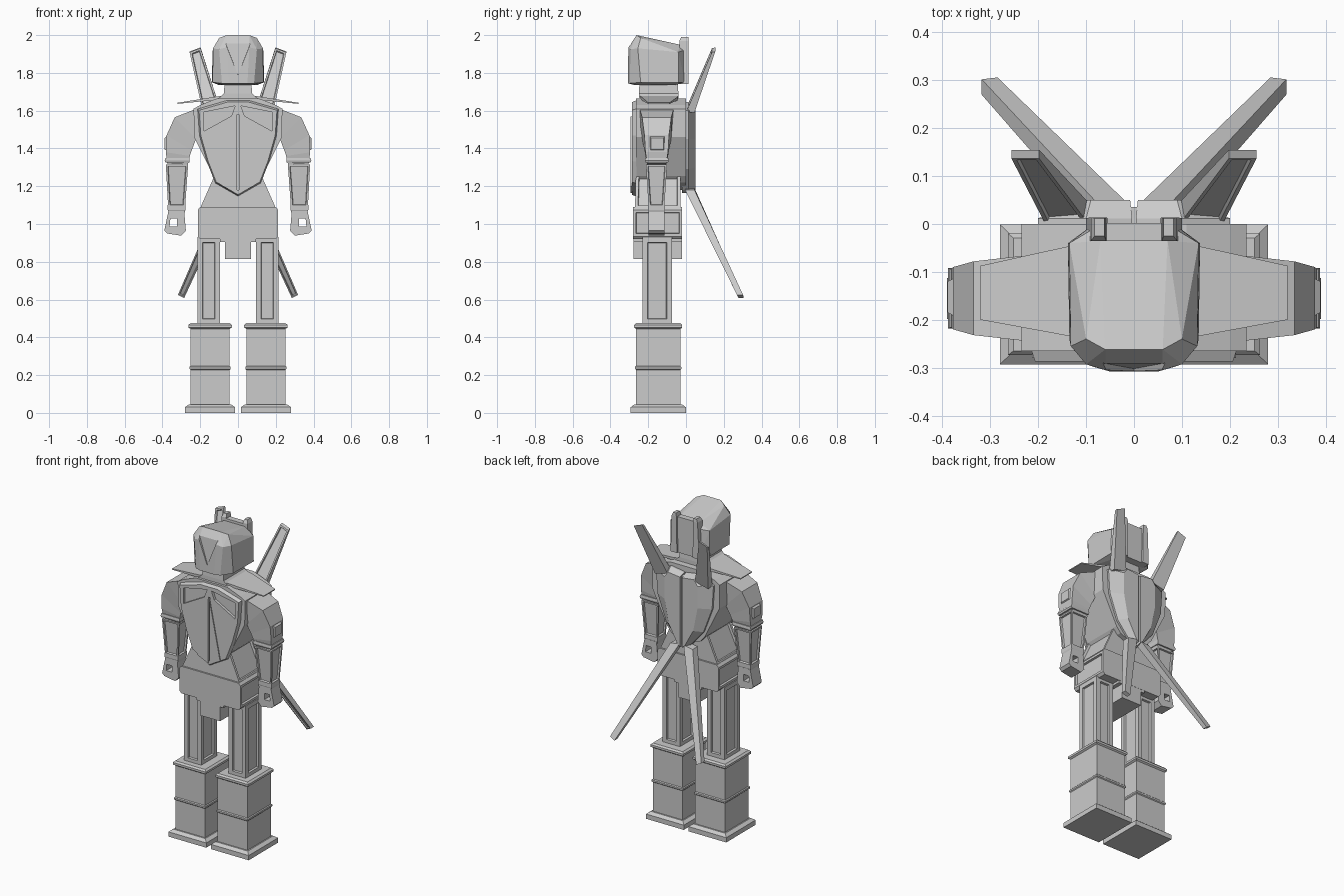
import bpy, bmesh
from mathutils import Vector

grey = bpy.data.materials.new("light_grey")
grey.diffuse_color = (0.6, 0.6, 0.6, 1)


def finish(name, bm, mirror=False):
    bmesh.ops.recalc_face_normals(bm, faces=bm.faces)
    me = bpy.data.meshes.new(name)
    bm.to_mesh(me)
    bm.free()
    me.materials.append(grey)
    ob = bpy.data.objects.new(name, me)
    bpy.context.collection.objects.link(ob)
    if mirror:
        ob.modifiers.new("mirror", 'MIRROR')
    return ob


def loft(name, rings, mirror=False, insets=()):
    """Skin rings of equal length; insets are (direction, margin, depth, min_area)."""
    bm = bmesh.new()
    vs = [[bm.verts.new(p) for p in r] for r in rings]
    n = len(rings[0])
    for a, b in zip(vs, vs[1:]):
        for i in range(n):
            j = (i + 1) % n
            bm.faces.new((a[i], a[j], b[j], b[i]))
    bm.faces.new(vs[0])
    bm.faces.new(vs[-1])
    bmesh.ops.recalc_face_normals(bm, faces=bm.faces)
    for d, margin, depth, area in insets:
        fs = [f for f in bm.faces
              if f.normal.dot(Vector(d)) > 0.7 and f.calc_area() > area]
        bmesh.ops.inset_individual(bm, faces=fs, thickness=margin)
        bmesh.ops.inset_individual(bm, faces=fs, thickness=0.004, depth=-depth)
    return finish(name, bm, mirror)


def rect(x0, x1, y0, y1, z):
    return [(x0, y0, z), (x1, y0, z), (x1, y1, z), (x0, y1, z)]


def plate(name, pts, y0, y1, mirror=False, shrink=1.0, mid=(0, 0)):
    """Front outline in x, z, run from y1 (back) to y0 (front), front optionally shrunk."""
    front = [(mid[0] + (x - mid[0]) * shrink, y0, mid[1] + (z - mid[1]) * shrink) for x, z in pts]
    return loft(name, [[(x, y1, z) for x, z in pts], front], mirror)


def sym(pts):
    return pts + [(-x, z) for x, z in reversed(pts) if x > 1e-6]


def cut(ob, *cutters):
    bpy.context.view_layer.objects.active = ob
    for c in cutters:
        m = ob.modifiers.new("cut", 'BOOLEAN')
        m.operation, m.solver, m.object = 'DIFFERENCE', 'EXACT', c
        bpy.ops.object.modifier_move_to_index(modifier=m.name, index=0)
        bpy.ops.object.modifier_apply(modifier=m.name)
        bpy.data.objects.remove(c)


X, Y, F = (1, 0, 0), (0, 1, 0), (0, -1, 0)
XM = (-1, 0, 0)

# Boots: flange, shaft, middle band and top rim in one stepped loft
boot = [(0, .132, .146), (.03, .132, .146), (.045, .112, .127), (.045, .104, .118),
        (.228, .104, .118), (.233, .109, .123), (.243, .109, .123), (.248, .104, .118),
        (.445, .104, .118), (.452, .115, .127), (.465, .115, .127), (.475, .104, .118)]
loft("boot", [rect(.148 - a, .148 + a, -.147 - b, -.147 + b, z) for z, a, b in boot], True)

# Thighs with long grooves on all four sides
loft("thigh", [rect(.095, .215, -.23, -.075, .47), rect(.095, .215, -.23, -.075, .93)], True,
     [(d, .038, .012, .01) for d in (X, XM, Y, F)])

# Pelvis with recessed hip sides, and stepped crotch block
hip = [(.92, .2), (.935, .213), (1.075, .213), (1.09, .2)]
loft("pelvis", [rect(-a, a, -.28, -.02, z) for z, a in hip], False,
     [(X, .02, .012, .02), (XM, .02, .012, .02)])
plate("crotch", sym([(.07, .815), (.07, .905), (.095, .905), (.095, .94)]), -.279, -.021)

# Waist with side panels
loft("waist", [rect(-.2, .2, -.27, -.03, 1.085), rect(-.118, .118, -.265, -.03, 1.27)], False,
     [(X, .022, .014, .01), (XM, .022, .014, .01)])

# Chest body
plate("chest", sym([(0, 1.18), (.1, 1.22), (.13, 1.255), (.232, 1.46), (.235, 1.61),
                    (.2, 1.63), (.11, 1.665)]), -.265, 0)

# Chest shield with two windows and a centre seam
shield = plate("chest_shield", sym([(0, 1.145), (.12, 1.215), (.165, 1.33), (.205, 1.47),
                                    (.215, 1.61), (.06, 1.655)]),
               -.287, -.262, False, .96, (0, 1.4))
win = [(.015, 1.625), (.18, 1.592), (.18, 1.492), (.035, 1.572)]
cut(shield, plate("window_r", win, -.32, -.27),
    plate("window_l", [(-x, z) for x, z in win], -.32, -.27),
    plate("seam", [(-.004, 1.18), (.004, 1.18), (.004, 1.58), (-.004, 1.58)], -.32, -.272))
plate("chest_ridge", [(.005, 1.57), (.08, 1.2), (.005, 1.165)], -.293, -.28, True)

# Neck and swept collar wings
loft("neck", [rect(-.12, .12, -.25, -.04, 1.65), rect(-.075, .075, -.25, -.04, 1.69),
              rect(-.07, .07, -.245, -.045, 1.76)])


def section(x, y0, y1, z0, z1):
    return [(x, y0, z0), (x, y1, z0), (x, y1, z1), (x, y0, z1)]


loft("collar_wing", [section(.05, -.25, -.04, 1.655, 1.685), section(.13, -.235, -.045, 1.655, 1.672),
                     section(.32, -.2, -.087, 1.636, 1.642)], True)

# Helmet: faceted hull with a V notch in the face
half = [(.06, -.262, 2.0), (.10, -.24, 1.985), (.07, -.035, 1.95), (.135, -.04, 1.91),
        (.10, -.293, 1.925), (.06, -.305, 1.935), (.132, -.255, 1.93), (.138, -.04, 1.75),
        (.135, -.24, 1.75), (.085, -.298, 1.745), (.05, -.308, 1.745), (.09, -.005, 1.75),
        (.085, -.01, 1.92), (.10, -.06, 1.735), (.07, -.27, 1.735)]
bm = bmesh.new()
for x, y, z in half:
    bm.verts.new((x, y, z))
    bm.verts.new((-x, y, z))
bmesh.ops.convex_hull(bm, input=bm.verts)
bmesh.ops.dissolve_limit(bm, angle_limit=.03, verts=bm.verts, edges=bm.edges)
helmet = finish("helmet", bm)
cut(helmet, loft("face_notch", [[(-.07, -.35, 1.96), (.07, -.35, 1.96), (0, -.35, 1.785)],
                                [(-.065, -.29, 1.955), (.065, -.29, 1.955), (0, -.302, 1.79)]]))

# Rear crest: two posts joined by a thin panel
loft("crest_post", [rect(.055, .1, -.04, .012, 1.74), rect(.058, .09, -.035, .014, 1.97),
                    rect(.062, .082, -.025, .012, 1.99)], True)
loft("crest_panel", [rect(-.06, .06, -.04, .002, 1.74), rect(-.06, .06, -.035, .002, 1.965)])


# Upper arm: rings run from the torso out over the shoulder and down
def arm_ring(xi, zi, xo, zo, y0, y1):
    return [(xi, y0, zi), (xo, y0, zo), (xo, y1, zo), (xi, y1, zi)]


loft("upper_arm", [arm_ring(.19, 1.5, .22, 1.61, -.245, -.065),
                   arm_ring(.222, 1.45, .335, 1.565, -.232, -.078),
                   arm_ring(.245, 1.39, .378, 1.47, -.22, -.09),
                   arm_ring(.255, 1.36, .382, 1.38, -.215, -.095),
                   arm_ring(.265, 1.315, .375, 1.32, -.205, -.105)], True)
loft("shoulder_plate", [section(.37, -.195, -.11, 1.385, 1.47),
                        section(.389, -.185, -.12, 1.395, 1.455)], True)
loft("elbow_band", [rect(.258, .384, -.215, -.095, 1.325), rect(.256, .388, -.218, -.092, 1.335),
                    rect(.256, .384, -.216, -.094, 1.35)], True)

# Forearm with framed panels, then wrist cuff
loft("forearm", [rect(.28, .37, -.198, -.115, 1.09), rect(.264, .382, -.212, -.1, 1.315)], True,
     [(d, .014, .01, .01) for d in (X, XM, Y, F)])
loft("wrist_cuff", [rect(.285, .365, -.19, -.12, 1.05), rect(.278, .372, -.2, -.112, 1.075),
                    rect(.278, .372, -.2, -.112, 1.1)], True)

# Fist with a square hole from front to back
fist = plate("fist", [(.285, 1.07), (.368, 1.07), (.39, .965), (.375, .95), (.3, .938), (.276, .965)],
             -.198, -.113, True)
cut(fist, plate("hole", [(.322, .988), (.362, .988), (.358, 1.028), (.322, 1.028)], -.3, 0))

# Backpack: two bevelled half shields leaving a centre groove
pack = [(.004, 1.165), (.035, 1.18), (.13, 1.29), (.19, 1.45), (.2, 1.6), (.1, 1.645), (.004, 1.63)]
inner = [(.008, 1.175), (.025, 1.19), (.085, 1.3), (.115, 1.45), (.115, 1.59), (.09, 1.625), (.008, 1.615)]
loft("backpack", [[(x, -.02, z) for x, z in pack], [(x, .012, z) for x, z in pack],
                  [(x, .05, z) for x, z in inner]], True)
loft("backpack_core", [rect(-.02, .02, -.02, .035, 1.185), rect(-.02, .02, -.02, .035, 1.62)])

# Upper fins, recessed on the front
loft("upper_fin", [[(.095, 0, 1.61), (.185, 0, 1.59), (.185, .045, 1.59), (.095, .045, 1.61)],
                   [(.198, .137, 1.93), (.256, .137, 1.908), (.256, .155, 1.913), (.198, .155, 1.935)]],
     True, [(F, .013, .008, .01)])

# Lower fins, recessed on the front
loft("lower_fin", [[(.015, -.005, 1.19), (.078, -.005, 1.18), (.078, .045, 1.18), (.015, .045, 1.19)],
                   [(.285, .278, .608), (.318, .27, .625), (.318, .302, .625), (.285, .306, .608)]],
     True, [(F, .01, .008, .01)])
